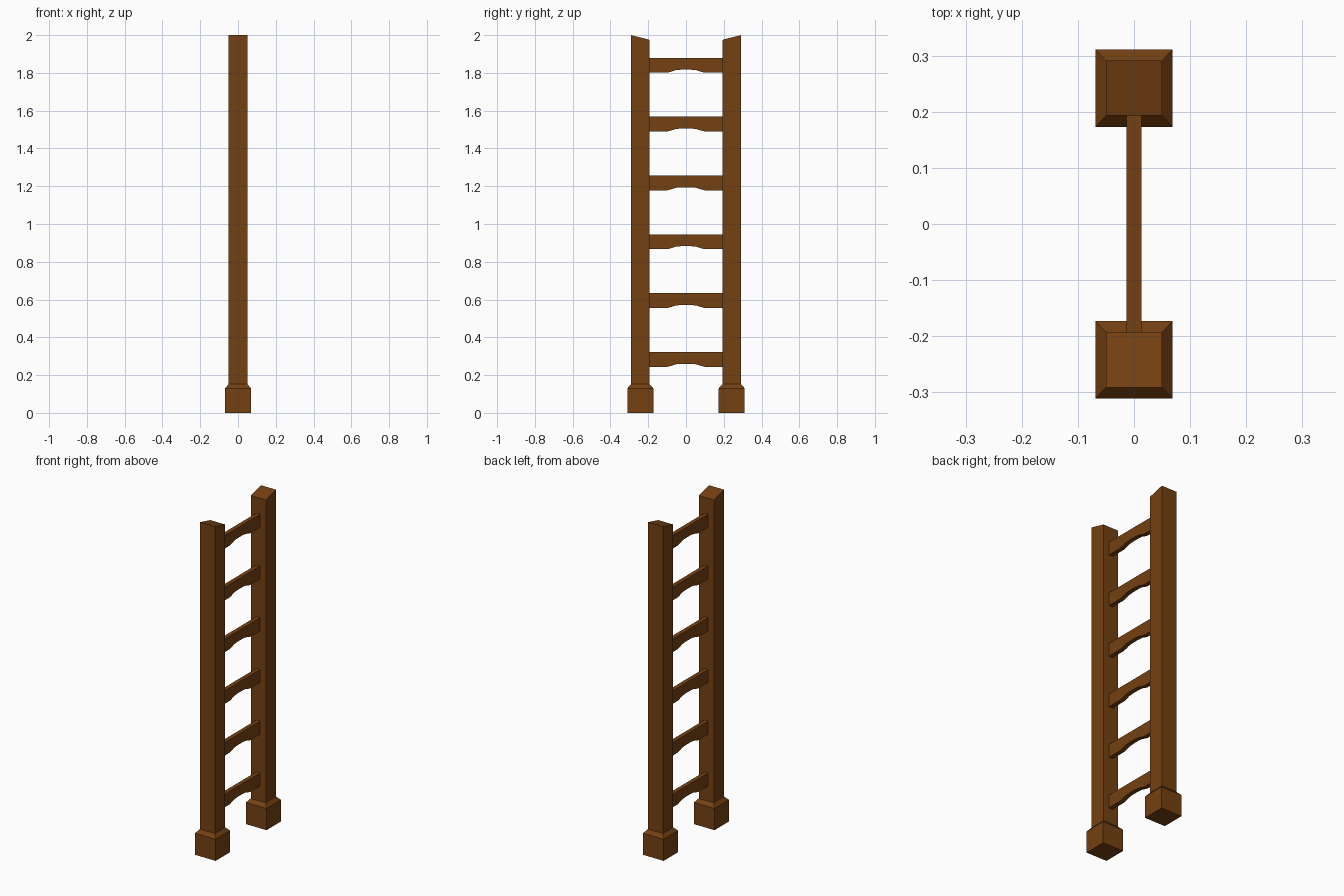
import bpy, bmesh

if "Cube" in bpy.data.objects:
    bpy.data.objects.remove(bpy.data.objects["Cube"])

wood = bpy.data.materials.new("dark brown wood")
wood.diffuse_color = (0.175, 0.052, 0.006, 1)
wood.use_nodes = True
wood.node_tree.nodes["Principled BSDF"].inputs["Base Color"].default_value = wood.diffuse_color


def finish(name, bm):
    bmesh.ops.recalc_face_normals(bm, faces=bm.faces)
    mesh = bpy.data.meshes.new(name)
    bm.to_mesh(mesh)
    bm.free()
    mesh.materials.append(wood)
    obj = bpy.data.objects.new(name, mesh)
    bpy.context.collection.objects.link(obj)
    return obj


def make_post(name, side):
    """Square post with a chamfered foot and a top sloping inwards."""
    bm = bmesh.new()
    yc = 0.242 * side
    rings = []
    for half, z in ((0.069, 0), (0.069, 0.13), (0.05, 0.152), (0.05, 2.0)):
        ring = []
        for sx, sy in ((-1, -1), (1, -1), (1, 1), (-1, 1)):
            top = z - 0.025 if z == 2.0 and sy != side else z
            ring.append(bm.verts.new((sx * half, yc + sy * half * (0.98 if half < 0.06 else 1), top)))
        rings.append(ring)
    for a, b in zip(rings, rings[1:]):
        for i in range(4):
            j = (i + 1) % 4
            bm.faces.new((a[i], a[j], b[j], b[i]))
    bm.faces.new(rings[0])
    bm.faces.new(rings[-1])
    return finish(name, bm)


def make_rung(name, z):
    """Flat board with a shallow arch cut in its lower edge."""
    half = [(0.02, 0.016), (0.055, 0.013), (0.075, 0.006), (0.098, 0.0), (0.196, 0.0)]
    lower = [(-y, h) for y, h in reversed(half)] + half
    profile = lower + [(0.196, 0.078), (-0.196, 0.078)]
    bm = bmesh.new()
    face = bm.faces.new([bm.verts.new((-0.013, y, z + h)) for y, h in profile])
    out = bmesh.ops.extrude_face_region(bm, geom=[face], use_keep_orig=True)
    verts = [v for v in out["geom"] if isinstance(v, bmesh.types.BMVert)]
    bmesh.ops.translate(bm, verts=verts, vec=(0.026, 0, 0))
    return finish(name, bm)


# Side posts
make_post("left_post", -1)
make_post("right_post", 1)

# Six evenly spaced rungs
for i in range(6):
    make_rung(f"rung_{i + 1}", 0.244 + 0.3115 * i)
